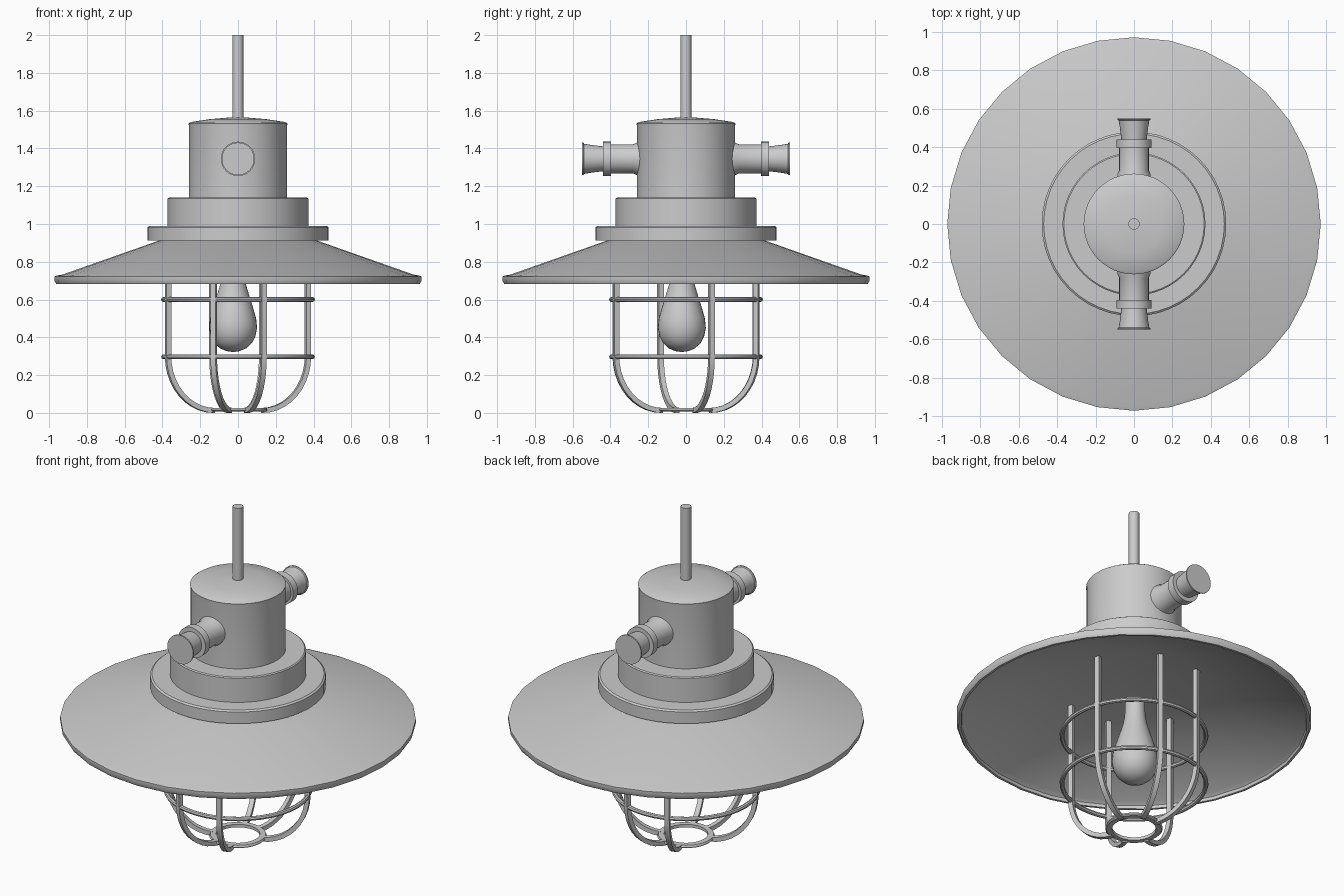
import bpy, bmesh
from math import sin, cos, pi, radians
from mathutils import Matrix, Vector

if "Cube" in bpy.data.objects:
    bpy.data.objects.remove(bpy.data.objects["Cube"])


def finish(name, bm, angle=35):
    bmesh.ops.remove_doubles(bm, verts=bm.verts, dist=1e-5)
    bmesh.ops.recalc_face_normals(bm, faces=bm.faces)
    me = bpy.data.meshes.new(name)
    bm.to_mesh(me)
    bm.free()
    ob = bpy.data.objects.new(name, me)
    bpy.context.collection.objects.link(ob)
    bpy.ops.object.select_all(action='DESELECT')
    ob.select_set(True)
    bpy.context.view_layer.objects.active = ob
    bpy.ops.object.shade_smooth_by_angle(angle=radians(angle))
    return ob


def lathe(name, profile, sides=48, matrix=None, closed=False):
    """Revolve (radius, z) points around z."""
    bm = bmesh.new()
    pts = profile + profile[:1] if closed else profile
    rings = [[bm.verts.new((r * cos(2 * pi * i / sides), r * sin(2 * pi * i / sides), z))
              for i in range(sides)] if r > 0 else [bm.verts.new((0, 0, z))] for r, z in pts]
    for a, b in zip(rings, rings[1:]):
        for i in range(sides):
            j = (i + 1) % sides
            if len(a) == 1:
                bm.faces.new((a[0], b[i], b[j]))
            elif len(b) == 1:
                bm.faces.new((a[i], a[j], b[0]))
            else:
                bm.faces.new((a[i], a[j], b[j], b[i]))
    if matrix:
        bmesh.ops.transform(bm, matrix=matrix, verts=bm.verts)
    return finish(name, bm)


# Housing: body, collar and flange
lathe("body", [(0, 1.12), (.26, 1.12), (.26, 1.52), (.262, 1.532), (.25, 1.54),
               (.15, 1.555), (.03, 1.565), (0, 1.565)])
lathe("collar", [(0, .97), (.372, .97), (.372, 1.135), (.365, 1.14), (0, 1.14)])
lathe("flange", [(0, .912), (.48, .912), (.48, .982), (.47, .99), (0, .99)])
lathe("hanging_rod", [(0, 1.55), (.029, 1.55), (.029, 2), (0, 2)], 24)

# Conical shade with rolled rim and flat ceiling
lathe("shade", [(0, .915), (.41, .915), (.93, .732), (.955, .728), (.972, .722), (.972, .7),
                (.962, .682), (.948, .682), (.945, .7), (.925, .716), (.40, .898), (0, .898)], 32)

# Cable glands on both sides
gland = [(0, .2), (.088, .2), (.086, .26), (.077, .28), (.077, .396), (.091, .396), (.091, .44),
         (.066, .44), (.073, .5), (.08, .54), (.086, .543), (.086, .55), (0, .55)]
for name, sign in (("front_cable_gland", 1), ("back_cable_gland", -1)):
    lathe(name, gland, 32,
          Matrix.Translation((0, 0, 1.345)) @ Matrix.Rotation(sign * pi / 2, 4, 'X'))

# Light bulb, slightly off centre
lathe("bulb", [(0, .322), (.035, .327), (.07, .342), (.1, .37), (.118, .405), (.127, .45),
               (.122, .5), (.105, .56), (.086, .62), (.068, .68), (.058, .73), (.055, .78),
               (.055, .82), (0, .82)], 32, Matrix.Translation((-.026, -.022, 0)))

# Cage hoops and bottom ring
for name, z in (("upper_cage_hoop", .6), ("lower_cage_hoop", .297)):
    lathe(name, [(.394 + .013 * cos(a * pi / 4), z + .013 * sin(a * pi / 4)) for a in range(8)],
          40, closed=True)
lathe("cage_bottom_ring", [(.12, .008), (.15, .008), (.157, .014), (.152, .026), (.12, .026)],
      32, closed=True)

# Cage bars: straight drop, then a curve in to the bottom ring
path = [(.394, .905), (.394, .6)]
path += [(.135 + .259 * cos(t * pi / 20), .3 - .287 * sin(t * pi / 20)) for t in range(11)]
for n, deg in enumerate((20, 71, 110, 200, 251, 290)):
    bm = bmesh.new()
    loops = []
    for i, p in enumerate(path):
        d = (Vector(path[min(i + 1, len(path) - 1)]) - Vector(path[max(i - 1, 0)])).normalized()
        nx, nz = -d.y * .013, d.x * .013
        loops.append([bm.verts.new((p[0] + s * nx, w * .014, p[1] + s * nz))
                      for s, w in ((1, 1), (1, -1), (-1, -1), (-1, 1))])
    for a, b in zip(loops, loops[1:]):
        for k in range(4):
            bm.faces.new((a[k], a[(k + 1) % 4], b[(k + 1) % 4], b[k]))
    bm.faces.new(loops[0])
    bm.faces.new(loops[-1])
    bmesh.ops.transform(bm, matrix=Matrix.Rotation(radians(deg), 4, 'Z'), verts=bm.verts)
    finish(f"cage_bar_{n + 1}", bm)
